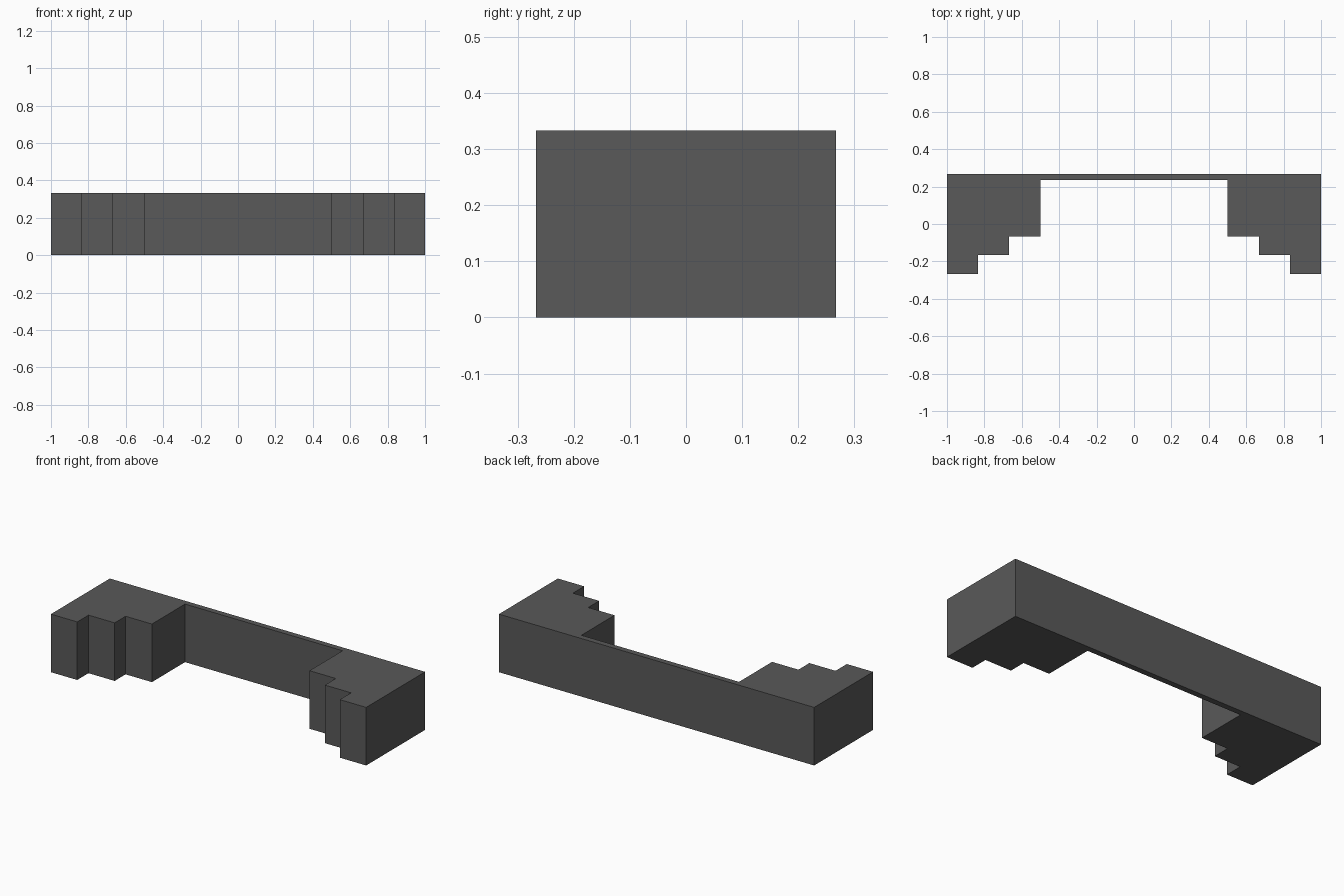
import bpy, bmesh

if "Cube" in bpy.data.objects:
    bpy.data.objects.remove(bpy.data.objects["Cube"])

HEIGHT = 0.333

# Charcoal material
mat = bpy.data.materials.new("charcoal grey")
mat.diffuse_color = (0.1, 0.1, 0.1, 1)
mat.use_nodes = True
mat.node_tree.nodes["Principled BSDF"].inputs["Base Color"].default_value = mat.diffuse_color

# Right half of the plan outline: thin back wall, then three steps to the front
half = [(0.5, 0.234), (0.5, -0.066), (0.667, -0.066), (0.667, -0.165),
        (0.833, -0.165), (0.833, -0.267), (1.0, -0.267), (1.0, 0.267)]
outline = half + [(-x, y) for x, y in reversed(half)]

# Extrude the mirrored outline upwards
bm = bmesh.new()
base = bm.faces.new([bm.verts.new((x, y, 0)) for x, y in outline])
top = bmesh.ops.extrude_face_region(bm, geom=[base], use_keep_orig=True)
bmesh.ops.translate(bm, vec=(0, 0, HEIGHT),
                    verts=[g for g in top["geom"] if isinstance(g, bmesh.types.BMVert)])
bmesh.ops.recalc_face_normals(bm, faces=bm.faces)

mesh = bpy.data.meshes.new("stepped_wall")
bm.to_mesh(mesh)
bm.free()
mesh.materials.append(mat)
bpy.context.collection.objects.link(bpy.data.objects.new("stepped_wall", mesh))
